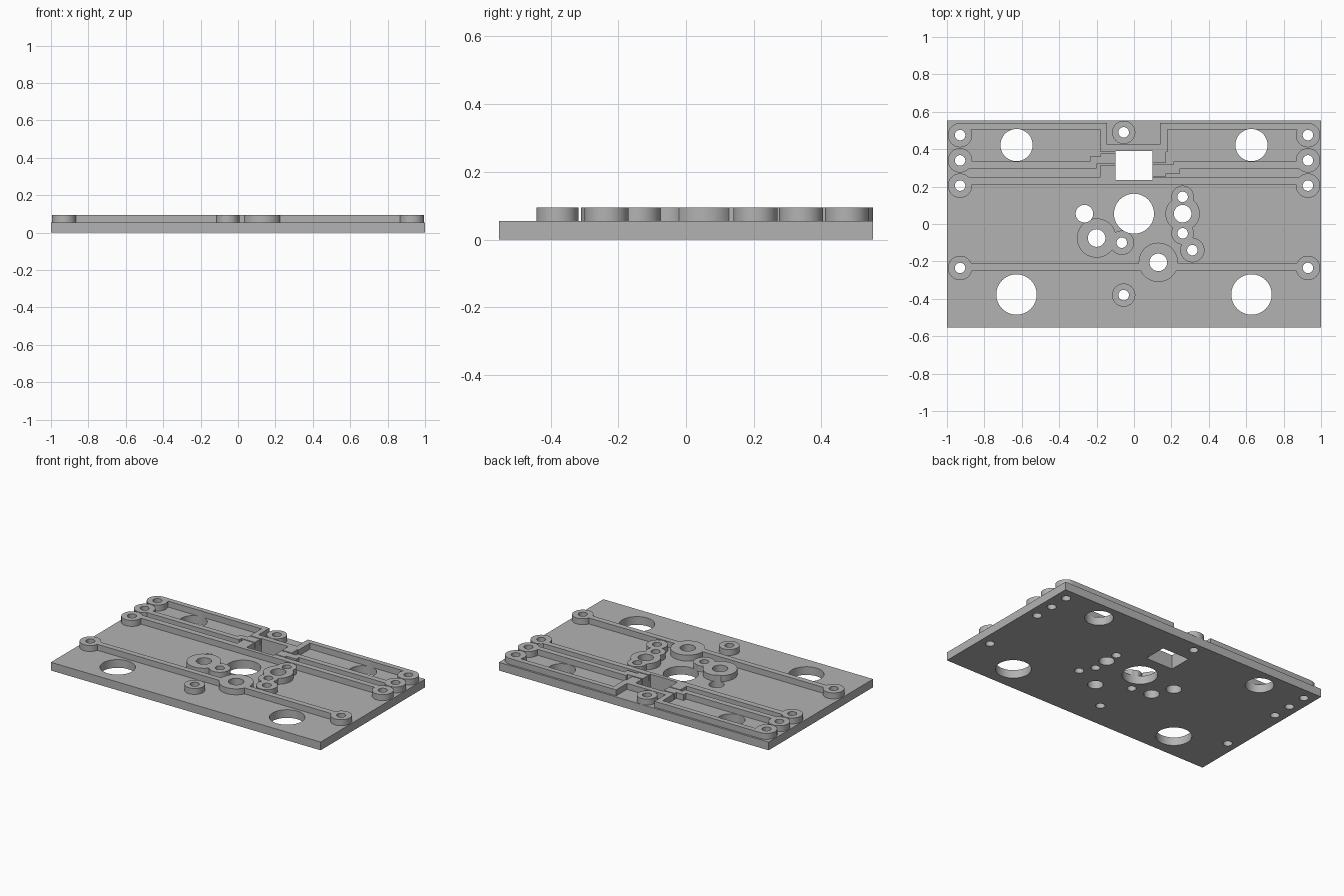
import bpy
import bmesh
import math

if "Cube" in bpy.data.objects:
    bpy.data.objects.remove(bpy.data.objects["Cube"], do_unlink=True)

PLATE_TOP, TOP = 0.055, 0.095
SMALL, MEDIUM = 0.028, 0.047

grey = bpy.data.materials.new("plain grey")
grey.use_nodes = True
colour = (0.45, 0.45, 0.45, 1)
grey.diffuse_color = colour
grey.node_tree.nodes["Principled BSDF"].inputs["Base Color"].default_value = colour


def prism(bm, outline, z0, z1):
    """Extrude a closed outline from z0 to z1."""
    face = bm.faces.new([bm.verts.new((x, y, z0)) for x, y in outline])
    face.normal_update()
    if face.normal.z > 0:
        face.normal_flip()
    side = bmesh.ops.extrude_face_region(bm, geom=[face], use_keep_orig=True)
    verts = [g for g in side["geom"] if isinstance(g, bmesh.types.BMVert)]
    bmesh.ops.translate(bm, verts=verts, vec=(0, 0, z1 - z0))


def circle(x, y, r, n=48):
    return [(x + r * math.cos(math.tau * i / n), y + r * math.sin(math.tau * i / n)) for i in range(n)]


def rect(x0, x1, y0, y1):
    return [(x0, y0), (x1, y0), (x1, y1), (x0, y1)]


def build(name, outlines, z0, z1):
    bm = bmesh.new()
    for outline in outlines:
        prism(bm, outline, z0, z1)
    bmesh.ops.recalc_face_normals(bm, faces=bm.faces)
    mesh = bpy.data.meshes.new(name)
    bm.to_mesh(mesh)
    bm.free()
    mesh.materials.append(grey)
    obj = bpy.data.objects.new(name, mesh)
    bpy.context.collection.objects.link(obj)
    return obj


# Ringed bosses: x, y, outer radius, hole radius
bosses = [(s * 0.93, y, 0.065, SMALL) for s in (-1, 1) for y in (0.475, 0.34, 0.205, -0.235)]
bosses += [(-0.055, 0.49, 0.062, SMALL), (-0.055, -0.38, 0.062, SMALL),
           (0.26, 0.145, 0.06, SMALL), (0.26, 0.055, 0.092, MEDIUM),
           (0.26, -0.05, 0.06, SMALL), (0.312, -0.14, 0.065, SMALL),
           (-0.2, -0.075, 0.105, MEDIUM), (-0.065, -0.1, 0.065, SMALL),
           (0.13, -0.205, 0.105, MEDIUM)]

# Plain holes through the plate, and the square window
holes = [circle(x, y, h) for x, y, r, h in bosses]
holes += [circle(s * 0.628, 0.422, 0.086) for s in (-1, 1)]
holes += [circle(s * 0.628, -0.377, 0.108) for s in (-1, 1)]
holes += [circle(0, 0.055, 0.107), circle(-0.265, 0.055, MEDIUM), rect(-0.1, 0.1, 0.235, 0.39)]

# Raised tracks between the edge bosses and the window
tracks = [
    [(-0.93, 0.54), (-0.145, 0.54), (-0.145, 0.425), (0.14, 0.425), (0.14, 0.54), (0.93, 0.54),
     (0.93, 0.505), (0.18, 0.505), (0.18, 0.385), (0.17, 0.385), (0.17, 0.325), (0.05, 0.325),
     (0.05, 0.385), (-0.18, 0.385), (-0.18, 0.505), (-0.93, 0.505)],
    [(-0.93, 0.335), (-0.235, 0.335), (-0.235, 0.36), (-0.18, 0.36), (-0.18, 0.378), (-0.05, 0.378),
     (-0.05, 0.322), (-0.2, 0.322), (-0.2, 0.297), (-0.93, 0.297)],
    [(0.93, 0.335), (0.21, 0.335), (0.21, 0.317), (0.05, 0.317), (0.05, 0.255), (0.17, 0.255),
     (0.17, 0.27), (0.245, 0.27), (0.245, 0.297), (0.93, 0.297)],
    [(-0.93, 0.25), (-0.18, 0.25), (-0.18, 0.315), (-0.05, 0.315), (-0.05, 0.248), (0.93, 0.248),
     (0.93, 0.21), (-0.93, 0.21)],
    rect(-0.93, 0.93, -0.25, -0.212),
]

cutter = build("hole_cutter", holes, -0.1, 0.2)
cutter.hide_render = True
cutter.hide_set(True)

plate = build("base_plate", [rect(-1, 1, -0.553, 0.553)], 0, PLATE_TOP)
raised = build("raised_tracks", [circle(x, y, r) for x, y, r, h in bosses] + tracks, PLATE_TOP, TOP)

for obj in (plate, raised):
    cut = obj.modifiers.new("holes", "BOOLEAN")
    cut.operation = "DIFFERENCE"
    cut.solver = "EXACT"
    cut.use_self = True
    cut.object = cutter
    bpy.context.view_layer.objects.active = obj
    bpy.ops.object.select_all(action="DESELECT")
    obj.select_set(True)
    bpy.ops.object.modifier_apply(modifier=cut.name)
    bpy.ops.object.shade_smooth_by_angle(angle=math.radians(30))
